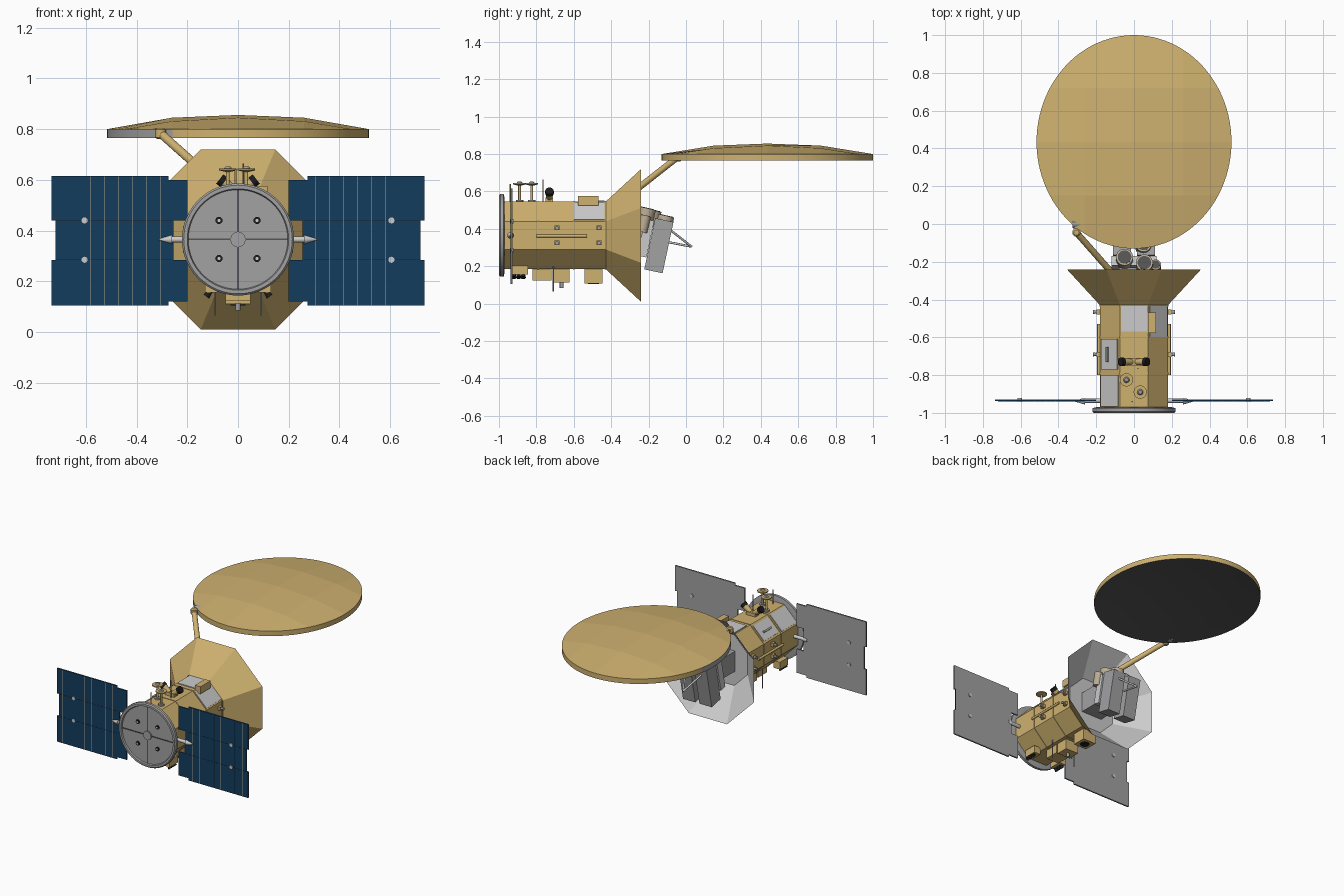
import bpy, bmesh, math
from mathutils import Vector, Euler

if "Cube" in bpy.data.objects:
    bpy.data.objects.remove(bpy.data.objects["Cube"])

def mat(name, rgb):
    m = bpy.data.materials.new(name)
    m.diffuse_color = (*rgb, 1)
    m.use_nodes = True
    m.node_tree.nodes["Principled BSDF"].inputs["Base Color"].default_value = m.diffuse_color
    return m

GOLD = mat("gold_foil", (0.62, 0.44, 0.16))
BLUE = mat("solar_blue", (0.006, 0.045, 0.11))
GREY = mat("grey", (0.36, 0.36, 0.37))
LIGHT = mat("light_grey", (0.6, 0.6, 0.6))
DARK = mat("dark_grey", (0.09, 0.09, 0.09))
BLACK = mat("black", (0.012, 0.012, 0.012))
TAN = mat("tan", (0.5, 0.42, 0.3))
CZ = 0.365                      # height of the body axis
OCT = 1 / math.cos(math.pi / 8)  # apothem to corner radius

def finish(name, bm, *mats, smooth=False):
    me = bpy.data.meshes.new(name)
    bm.to_mesh(me)
    bm.free()
    ob = bpy.data.objects.new(name, me)
    bpy.context.collection.objects.link(ob)
    for m in mats:
        me.materials.append(m)
    if smooth:
        bpy.ops.object.select_all(action='DESELECT')
        bpy.context.view_layer.objects.active = ob
        ob.select_set(True)
        bpy.ops.object.shade_smooth_by_angle(angle=math.radians(35))
    return ob

def lathe(name, profile, m, origin=(0, 0, 0), axis=(0, 1, 0), n=24, caps=(True, True),
          smooth=True, octagon=False):
    """Turn (distance along axis, radius) points about an axis."""
    bm = bmesh.new()
    q = Vector(axis).to_track_quat('Z', 'Y')
    n, k, off = (8, OCT, math.pi / 8) if octagon else (n, 1, 0)
    rings = []
    for t, r in profile:
        ring = []
        for i in range(n):
            a = off + 2 * math.pi * i / n
            ring.append(bm.verts.new(q @ Vector((r * k * math.cos(a), r * k * math.sin(a), t)) + Vector(origin)))
        rings.append(ring)
    for a, b in zip(rings, rings[1:]):
        for i in range(n):
            j = (i + 1) % n
            bm.faces.new((a[i], a[j], b[j], b[i]))
    if caps[0]:
        bm.faces.new(rings[0][::-1])
    if caps[1]:
        bm.faces.new(rings[-1])
    return finish(name, bm, m, smooth=smooth and not octagon)

def rod(name, p, q, r, m, r2=None, n=16):
    d = Vector(q) - Vector(p)
    return lathe(name, [(0, r), (d.length, r if r2 is None else r2)], m, p, d, n)

def box(name, c, size, m, rot=(0, 0, 0)):
    bm = bmesh.new()
    bmesh.ops.create_cube(bm, size=1)
    e = Euler(rot).to_matrix()
    for v in bm.verts:
        v.co = e @ Vector([a * b for a, b in zip(v.co, size)]) + Vector(c)
    return finish(name, bm, m)

def facet_box(name, ang, y0, y1, w, h, m, shift=0):
    """Panel lying on one side of the octagonal body; angle 0 is the top side."""
    a = math.radians(ang)
    r = 0.18 + h / 2
    c = (r * math.sin(a) + shift * math.cos(a), (y0 + y1) / 2, CZ + r * math.cos(a) - shift * math.sin(a))
    return box(name, c, (w, y1 - y0, h), m, (0, a, 0))

def plate(name, pts, y0, y1, m):
    bm = bmesh.new()
    f = bm.faces.new([bm.verts.new((x, y0, z)) for x, z in pts])
    ext = bmesh.ops.extrude_face_region(bm, geom=[f])
    for v in ext['geom']:
        if isinstance(v, bmesh.types.BMVert):
            v.co.y = y1
    bmesh.ops.recalc_face_normals(bm, faces=bm.faces)
    return finish(name, bm, m)

# Octagonal body with seam bands, flared shield with grey lining
at = (0, 0, CZ)
lathe("body", [(-0.975, 0.18), (-0.43, 0.18)], GOLD, at, octagon=True)
for y in (-0.79, -0.6, -0.432):
    lathe("seam_band", [(y - 0.004, 0.183), (y + 0.004, 0.183)], GOLD, at, octagon=True)
lathe("shield_outside", [(-0.43, 0.18), (-0.24, 0.355)], GOLD, at, octagon=True, caps=(False, False))
lathe("shield_lining", [(-0.24, 0.354), (-0.426, 0.176)], LIGHT, at, octagon=True, caps=(False, True))

# Launch ring and end disc
lathe("launch_ring", [(-0.99, 0.196), (-1, 0.2), (-1, 0.214), (-0.993, 0.221), (-0.975, 0.221), (-0.97, 0.2)],
      GREY, at, n=64)
box("disc_rib_upright", (0, -0.991, CZ), (0.006, 0.006, 0.39), DARK)
box("disc_rib_level", (0, -0.991, CZ), (0.39, 0.006, 0.006), DARK)
lathe("disc_hub", [(-0.998, 0.03), (-0.985, 0.03)], GREY, at, n=32)
for sx in (-1, 1):
    for sz in (-1, 1):
        c = (sx * 0.075, 0, CZ + sz * 0.075)
        lathe("main_nozzle", [(-0.996, 0.014), (-0.985, 0.014)], BLACK, c)
        lathe("nozzle_core", [(-0.998, 0.006), (-0.985, 0.006)], LIGHT, c)

# Solar wings: blue front, grey back, seams, hinges, root arms
half = [(.2, .12), (.275, .12), (.275, .105), (.735, .105), (.735, .285), (.72, .285), (.72, .44), (.735, .44),
        (.735, .615), (.275, .615), (.275, .6), (.2, .6), (.2, .44), (.255, .44), (.255, .285), (.2, .285)]
for s in (-1, 1):
    pts = [(s * x, z) for x, z in half]
    plate("solar_cells", pts, -0.938, -0.933, BLUE)
    plate("solar_back", pts, -0.9325, -0.928, GREY)
    for i in range(8):
        box("cell_seam", (s * (0.305 + i * 0.055), -0.9382, 0.36), (0.0015, 0.001, 0.508), TAN)
    for z in (0.285, 0.44):
        box("wing_fold", (s * 0.49, -0.9382, z), (0.46, 0.001, 0.002), BLACK)
        lathe("wing_latch", [(-0.942, 0.012), (-0.922, 0.012)], LIGHT, (s * 0.605, 0, z))
    rod("wing_arm", (s * 0.16, -0.935, CZ), (s * 0.28, -0.935, CZ), 0.012, LIGHT)
    rod("wing_arm_tip", (s * 0.26, -0.938, CZ), (s * 0.31, -0.938, CZ), 0.018, LIGHT, 0.003)

# Radiators on the body sides
facet_box("top_radiator", 0, -0.57, -0.435, 0.135, 0.006, LIGHT)
facet_box("right_radiator", 45, -0.6, -0.435, 0.13, 0.006, LIGHT)
facet_box("left_radiator", -45, -0.77, -0.61, 0.12, 0.006, LIGHT)
facet_box("left_front_radiator", -45, -0.965, -0.8, 0.13, 0.006, LIGHT)
box("left_radiator_mast", (-0.14, -0.69, 0.492), (0.012, 0.08, 0.02), GREY, (0, -math.pi / 4, 0))
box("sensor_box", (0.095, -0.523, 0.55), (0.042, 0.11, 0.05), GOLD)

# Small antennas and star trackers on top
for x, y in ((-0.04, -0.825), (0.033, -0.89)):
    rod("antenna_post", (x, y, 0.54), (x, y, 0.64), 0.007, GOLD)
    lathe("antenna_foot", [(0.54, 0.02), (0.555, 0.02)], GREY, (x, y, 0), (0, 0, 1))
    lathe("antenna_dish", [(0.632, 0.012), (0.638, 0.035), (0.645, 0.035)], GOLD, (x, y, 0), (0, 0, 1))
    lathe("antenna_cap", [(0.645, 0.016), (0.652, 0.01)], GREY, (x, y, 0), (0, 0, 1))
rod("whip_antenna", (0.02, -0.765, 0.54), (0.02, -0.765, 0.665), 0.003, GREY)
rod("front_antenna_post", (-0.01, -0.94, 0.54), (-0.01, -0.94, 0.64), 0.004, GOLD)
box("tracker_base", (0, -0.73, 0.552), (0.07, 0.04, 0.03), GOLD)
for s in (-1, 1):
    rod("star_tracker", (s * 0.015, -0.73, 0.56), (s * 0.055, -0.73, 0.59), 0.016, GOLD, 0.02)
    rod("tracker_hood", (s * 0.055, -0.73, 0.59), (s * 0.072, -0.73, 0.603), 0.023, BLACK)

# Side thrusters and rails
for s in (-1, 1):
    for y in (-0.69, -0.55, -0.466):
        for z in (0.325, 0.405):
            if y == -0.55:
                continue
            box("thruster_block", (s * 0.188, y, z), (0.02, 0.026, 0.024), GOLD)
            rod("side_thruster", (s * 0.195, y, z), (s * 0.216, y, z), 0.006, GREY, 0.011)
    rod("side_rail", (s * 0.187, -0.8, CZ - 0.003), (s * 0.187, -0.53, CZ - 0.003), 0.008, GOLD)

# Equipment under the body
for s in (-1, 1):
    box("lower_thruster_box", (s * 0.105, -0.89, 0.18), (0.05, 0.09, 0.05), GOLD)
    for y in (-0.92, -0.895, -0.87):
        rod("lower_thruster", (s * 0.105, y, 0.165), (s * 0.125, y, 0.14), 0.008, BLACK, 0.014)
    rod("lower_whip", (s * 0.09, -0.71, 0.2), (s * 0.09, -0.71, 0.065), 0.003, GREY)
box("belly_box", (0, -0.77, 0.155), (0.1, 0.1, 0.06), GOLD)
box("belly_box_rear", (0, -0.665, 0.15), (0.1, 0.085, 0.075), GOLD)
rod("belly_antenna", (0.0, -0.665, 0.12), (0.0, -0.665, 0.085), 0.01, GREY)
box("belly_sensor", (0.0, -0.495, 0.148), (0.1, 0.095, 0.08), GOLD)
rod("belly_lens", (0, -0.495, 0.115), (0, -0.495, 0.104), 0.03, BLACK)

# Instrument group behind the shield
tilt = -math.radians(12)
box("instrument_mount", (0, -0.33, 0.36), (0.16, 0.2, 0.14), GREY)
box("instrument_deck", (0, -0.215, 0.35), (0.24, 0.05, 0.2), LIGHT, (tilt, 0, 0))
for s in (-1, 1):
    box("receiver_box", (s * 0.063, -0.145, 0.31), (0.095, 0.1, 0.28), GREY, (tilt, 0, 0))
    rod("brace", (s * 0.09, -0.13, 0.43), (0, 0.03, 0.305), 0.006, LIGHT)
rod("brace_lower", (0, -0.1, 0.33), (0, 0.03, 0.305), 0.006, LIGHT)
for x, y, z, r in ((-0.05, -0.175, 0.5, 0.045), (0.055, -0.205, 0.51, 0.045), (0.05, -0.105, 0.47, 0.043),
                   (0.115, -0.215, 0.47, 0.028)):
    top, d = Vector((x, y, z)), Vector((0, 0.22, 0.97))
    rod("feed_horn", top - d * 0.09, top, r, TAN, n=24)
    rod("horn_mouth", top - d * 0.01, top + d * 0.002, r * 0.8, DARK, n=24)

# Boom holding the reflector
knee = (-0.305, -0.045, 0.783)
rod("boom", (-0.01, -0.38, 0.52), knee, 0.017, GOLD)
lathe("boom_knuckle", [(-0.022, 0.014), (-0.015, 0.022), (0.015, 0.022), (0.022, 0.014)], GOLD, knee, (0, 0, 1))
rod("boom_tip", knee, (-0.305, 0.03, 0.785), 0.016, GOLD)
lathe("boom_hinge", [(-0.02, 0.02), (0.018, 0.02)], GREY, (-0.305, 0.0, 0.785), (1, 0, 0))

# Reflector: faceted gold back, rim, dark smooth dish beneath
CY, RX, RY = 0.435, 0.516, 0.565
bm = bmesh.new()
bmesh.ops.create_circle(bm, cap_ends=True, segments=96, radius=1)
for nrm in ((1, 0, 0), (0, 1, 0)):
    for t in (-0.505, 0, 0.505):
        bmesh.ops.bisect_plane(bm, geom=bm.verts[:] + bm.edges[:] + bm.faces[:],
                               plane_co=Vector(nrm) * t, plane_no=nrm)
for v in bm.verts:
    rho = math.hypot(v.co.x, v.co.y)
    z = 0.8 if rho > 0.995 else 0.856 - 0.056 * rho ** 2.4
    v.co = (v.co.x * RX, v.co.y * RY + CY, z)
finish("reflector_back", bm, GOLD)

rim = lathe("reflector_rim", [(0.765, RX), (0.8, RX)], GOLD, (0, 0, 0), (0, 0, 1), 96, (False, False))
rim.data.materials.append(GREY)
for p in rim.data.polygons:
    if p.center.x < -0.26 and p.center.y < 0.1:
        p.material_index = 1
ks = [0.004, 0.2, 0.4, 0.6, 0.8, 1]
dish = lathe("reflector_dish", [(0.765 + 0.045 * (1 - k * k), RX * k) for k in ks], DARK,
             (0, 0, 0), (0, 0, 1), 96, (True, False))
for ob in (rim, dish):
    ob.scale.y = RY / RX
    ob.location.y = CY
